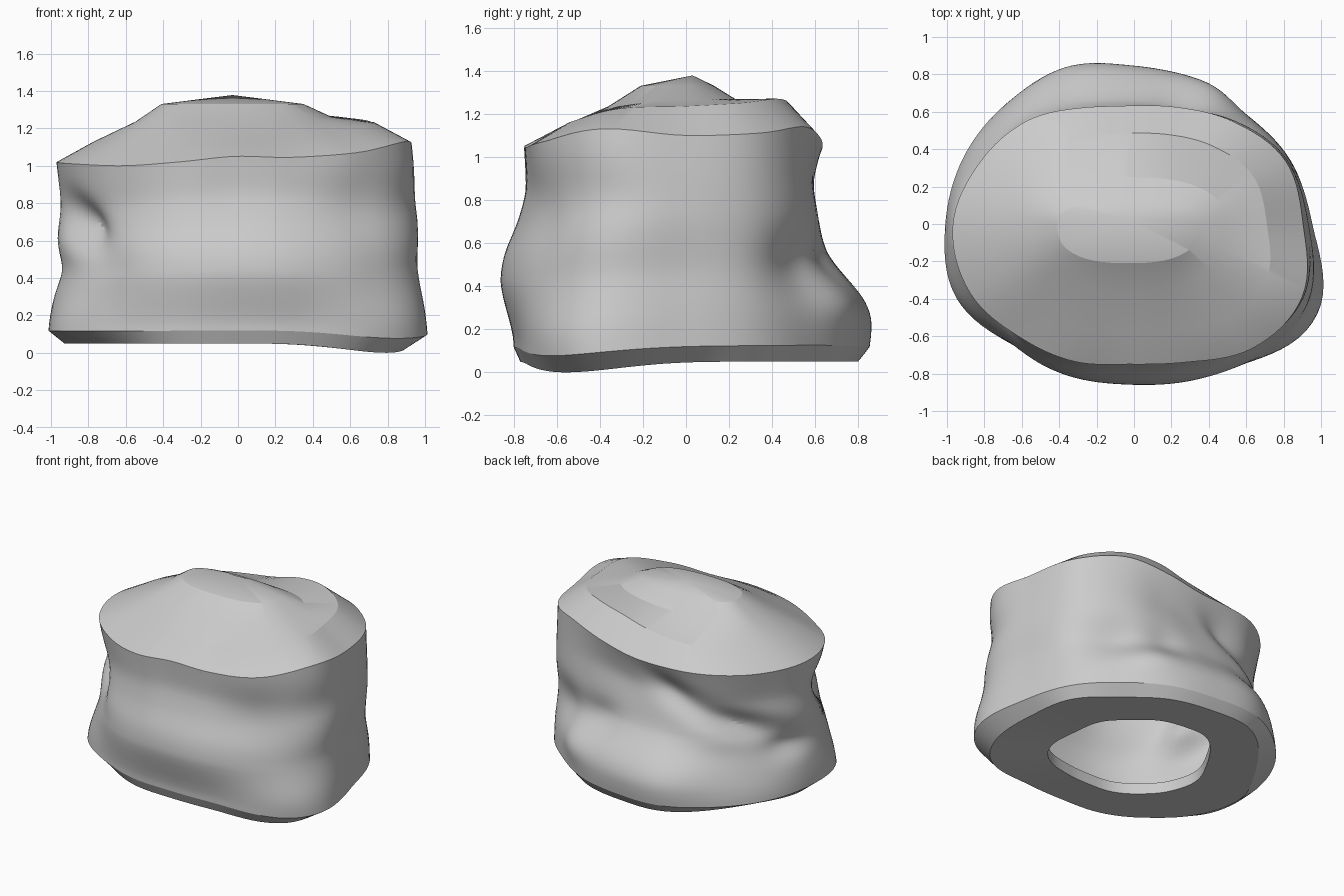
import bpy, bmesh, math

if "Cube" in bpy.data.objects:
    bpy.data.objects.remove(bpy.data.objects["Cube"])

N = 128
# Polar outlines every 22.5 degrees, starting at +x, counter-clockwise
RIM = [.925, .90, .785, .685, .645, .685, .79, .875, .95, .93, .84, .785, .74, .79, .93, .995]
LOW = [.975, .925, .86, .855, .86, .92, .935, .965, .99, 1.015, .93, .875, .855, .90, .99, 1.085]
RIM_Z = [1.10, 1.11, 1.14, 1.09, 1.04, 1.03, 1.03, 1.02, 1.02, 1.01, 1.0, 1.02, 1.05, 1.045, 1.07, 1.13]
SHELF_Z = [1.235, 1.25, 1.27, 1.25, 1.20, 1.17, 1.15, 1.14, 1.13, 1.12, 1.11, 1.13, 1.14, 1.14, 1.17, 1.225]
# How far the wall swells from rim outline to low outline, by height
FRONT = [(0, .42), (.13, .45), (.25, .75), (.37, 1), (.5, .82), (.65, .25), (.8, -.1), (.92, -.05), (1, 0)]
BACK = [(0, .85), (.06, .95), (.15, 1), (.22, 1), (.31, .82), (.4, .47), (.51, .07), (.8, -.25), (.92, -.12), (1, 0)]
LEFT = [(0, -.3), (.07, 1), (.15, .85), (.3, .1), (.41, -.4), (.56, 0), (.76, -.6), (1, 0)]
RIGHT = [(0, -.2), (.07, 1), (.2, .8), (.4, .3), (.62, .65), (.8, .4), (1, 0)]
# Fabric folds (positive) and bulges (negative): angle, height, angular width, height width, depth, slope
DENTS = [(206, .67, 12, .12, .12, .006), (152, .62, 20, .10, .10, .004),
         (118, .82, 18, .10, .05, .005), (172, .43, 11, .08, .05, 0),
         (40, .50, 15, .15, .06, 0), (66, .52, 13, .12, .05, 0),
         (314, .76, 16, .20, .055, 0), (338, .80, 12, .16, .035, 0),
         (326, .14, 15, .2, -.05, 0), (58, .33, 12, .12, -.03, 0)]


def cubic(p, t):
    return p[1] + .5 * t * (p[2] - p[0] + t * (2*p[0] - 5*p[1] + 4*p[2] - p[3]
                            + t * (3*(p[1] - p[2]) + p[3] - p[0])))


def around(table, a):
    f = (a / 22.5) % 16
    i, t = int(f), f - int(f)
    return cubic([table[(i + k) % 16] for k in (-1, 0, 1, 2)], t)


def linear(pts, u):
    u = min(1, max(0, u))
    for (u0, a), (u1, b) in zip(pts, pts[1:]):
        if u <= u1:
            return a + (b - a) * (u - u0) / (u1 - u0)
    return pts[-1][1]


def along(pts, u):
    # Profile softened by a small moving average, kept crisp at the lower edge
    if u <= .07:
        return linear(pts, u)
    h = min(.07, u - .07, 1 - u)
    return sum(wt * linear(pts, u + k * h) for k, wt in
               ((-1, .1), (-.5, .2), (0, .4), (.5, .2), (1, .1)))


def ang(a, b):
    return (a - b + 180) % 360 - 180


def wall(a, u):
    c, s = math.cos(math.radians(a)), math.sin(math.radians(a))
    side = RIGHT if c > 0 else LEFT
    end = BACK if s > 0 else FRONT
    k = c ** 4 / (c ** 4 + s * s)
    w = along(side, u) * k + along(end, u) * (1 - k)
    r0, r1 = around(RIM, a), around(LOW, a)
    base = .05 - .05 * math.exp(-(ang(a, 326) / 22) ** 2)
    z = base + (around(RIM_Z, a) - base) * u
    r = r0 + (r1 - r0) * w
    r -= .03 * max(0, 1 - u / .07)
    for da, dz, wa, wz, depth, slope in DENTS:
        d = ang(a, da)
        r -= depth * math.exp(-(d / wa) ** 2 - ((z - dz + slope * d) / wz) ** 2)
    return (r * c, r * s, z)


def oval(a, rx, ry_back, ry_front, cx, z):
    c, s = math.cos(math.radians(a)), math.sin(math.radians(a))
    ry = ry_back if s > 0 else ry_front
    e = .8
    return (cx + rx * math.copysign(abs(c) ** e, c), ry * math.copysign(abs(s) ** e, s), z)


angles = [i * 360 / N for i in range(N)]
rings = []

# Short lip inside the bottom opening, then the flat underside
for lift in (.08, 0):
    rings.append([(x * .58, y * .64, .05 + lift) for x, y, z in (wall(a, 0) for a in angles)])

# Outer wall
for u in [0, .035, .07] + [.07 + .93 * i / 40 for i in range(1, 41)]:
    rings.append([wall(a, u) for a in angles])

# Stepped crown with a raised shelf on the right
shelf = []
for a in angles:
    x, y, z = wall(a, 1)
    shelf.append((x * .79, y * .77, around(SHELF_Z, a)))
rings.append(shelf)
lobe = [.035 * max(0, math.cos(math.radians(a - 30))) for a in angles]
rings.append([oval(a, .52, .26, .35, -.01, 1.235 + l) for a, l in zip(angles, lobe)])
rings.append([oval(a, .38, .14, .20, -.01, 1.33) for a in angles])

bm = bmesh.new()
vr = [[bm.verts.new(p) for p in ring] for ring in rings]
for lo, hi in zip(vr, vr[1:]):
    for i in range(N):
        j = (i + 1) % N
        bm.faces.new((lo[i], lo[j], hi[j], hi[i]))
peak = bm.verts.new((-.01, .04, 1.378))
for i in range(N):
    bm.faces.new((vr[-1][i], vr[-1][(i + 1) % N], peak))

# Centre on x and y, stand on the ground
for k in range(3):
    vals = [v.co[k] for v in bm.verts]
    off = min(vals) if k == 2 else (min(vals) + max(vals)) / 2
    for v in bm.verts:
        v.co[k] -= off
bm.normal_update()

mesh = bpy.data.meshes.new("soft_pouch")
bm.to_mesh(mesh)
bm.free()
obj = bpy.data.objects.new("soft_pouch", mesh)
bpy.context.collection.objects.link(obj)
bpy.context.view_layer.objects.active = obj
obj.select_set(True)
bpy.ops.object.shade_smooth_by_angle(angle=math.radians(20))
